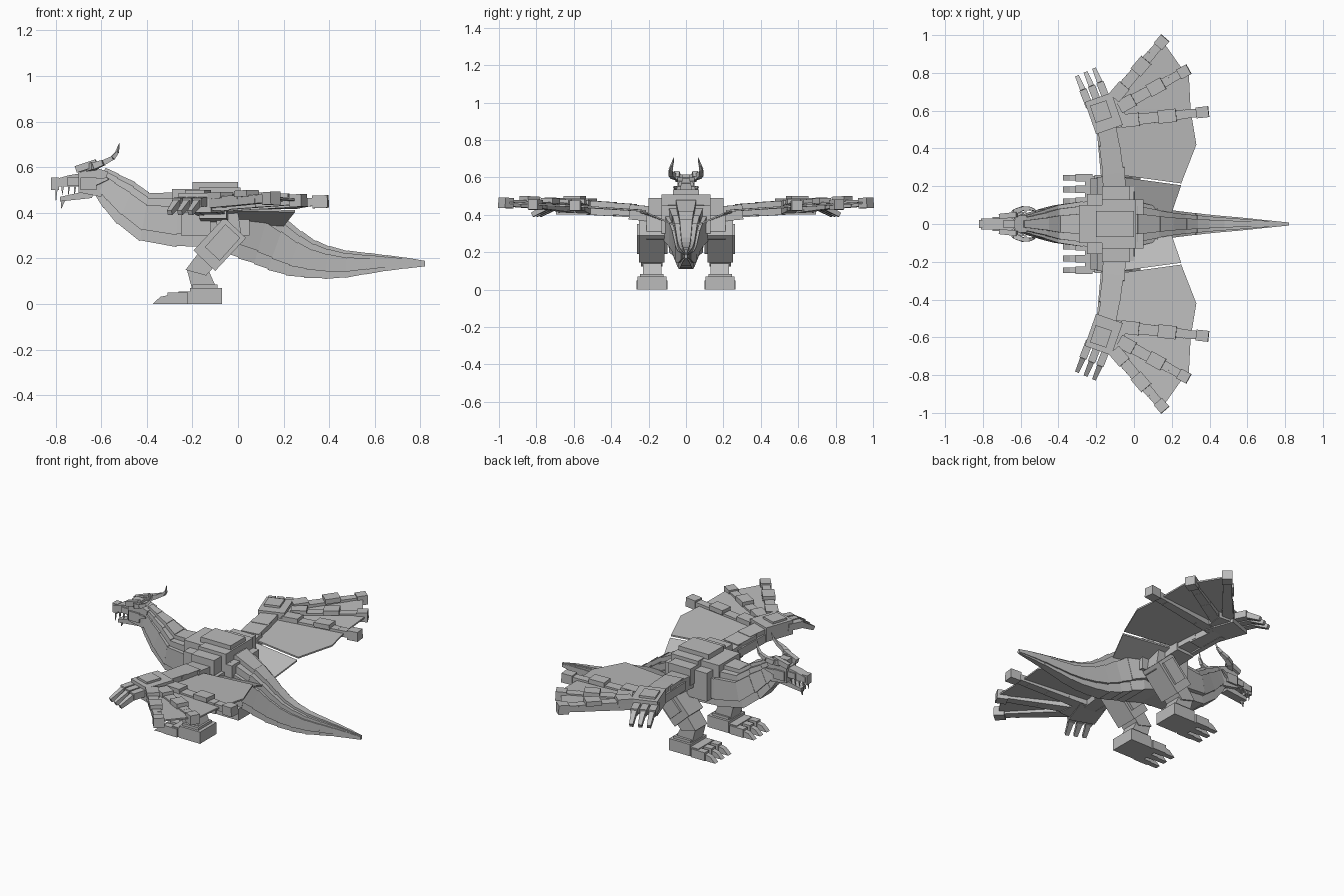
import bpy, bmesh, math
from mathutils import Vector, Matrix

cube = bpy.data.objects.get("Cube")
if cube:
    bpy.data.objects.remove(cube)

grey = bpy.data.materials.new("stone_grey")
grey.use_nodes = True
COLOUR = (0.5, 0.5, 0.5, 1)
grey.diffuse_color = COLOUR
grey.node_tree.nodes["Principled BSDF"].inputs["Base Color"].default_value = COLOUR


def finish(name, bm, mirror=False):
    bmesh.ops.recalc_face_normals(bm, faces=bm.faces)
    mesh = bpy.data.meshes.new(name)
    bm.to_mesh(mesh)
    bm.free()
    mesh.materials.append(grey)
    ob = bpy.data.objects.new(name, mesh)
    bpy.context.collection.objects.link(ob)
    if mirror:
        mod = ob.modifiers.new("mirror", "MIRROR")
        mod.use_axis = (False, True, False)
        mod.use_mirror_merge = False
    return ob


def loft(bm, a, b):
    """Solid between two matching rings of points."""
    va, vb = [bm.verts.new(p) for p in a], [bm.verts.new(p) for p in b]
    bm.faces.new(va)
    bm.faces.new(vb[::-1])
    for i in range(len(va)):
        j = (i + 1) % len(va)
        bm.faces.new((va[i], vb[i], vb[j], va[j]))


def prism(bm, pts, y0, y1):
    """Side profile (x, z) extruded across y."""
    loft(bm, [(x, y0, z) for x, z in pts], [(x, y1, z) for x, z in pts])


def box(bm, x0, x1, y0, y1, z0, z1):
    prism(bm, [(x0, z0), (x1, z0), (x1, z1), (x0, z1)], y0, y1)


def beam(bm, p, q, w, h, taper=1.0):
    """Block from p to q, width w sideways and height h."""
    p, q = Vector(p), Vector(q)
    d = (q - p).normalized()
    side = d.cross(Vector((0, 0, 1))).normalized()
    up = side.cross(d)
    ring = lambda c, k: [c + side * (w * k * i / 2) + up * (h * k * j / 2)
                         for i, j in ((-1, -1), (1, -1), (1, 1), (-1, 1))]
    loft(bm, ring(p, 1), ring(q, taper))


# Neck, trunk and tail: stations of top x, z, bottom x, z and half width
STATIONS = [
    (-.58, .60, -.63, .48, .04), (-.52, .57, -.59, .42, .055), (-.45, .535, -.53, .35, .075),
    (-.39, .49, -.43, .275, .10), (-.27, .49, -.27, .25, .12), (-.10, .49, -.13, .25, .13),
    (.02, .48, 0, .20, .12), (.14, .42, .07, .175, .09), (.21, .375, .13, .15, .075),
    (.28, .32, .21, .125, .065), (.34, .28, .29, .115, .058), (.40, .255, .38, .11, .05),
    (.48, .235, .47, .115, .042), (.57, .225, .56, .13, .034), (.65, .215, .65, .145, .025),
    (.73, .205, .73, .155, .017), (.82, .19, .82, .165, .006)]
# Each layer: start and end depth, share of the width
LAYERS = [("spine_ridge", 0, .22, .45), ("back_scales", .1, .4, .8),
          ("flanks", .25, .78, 1), ("belly_plates", .7, 1, .75)]


def ring(st, t0, t1, w):
    xt, zt, xb, zb = st[:4]
    at = lambda t: (xt + (xb - xt) * t, zt + (zb - zt) * t)
    (xa, za), (xc, zc) = at(t0), at(t1)
    return [(xa, -w, za), (xa, w, za), (xc, w, zc), (xc, -w, zc)]


for name, t0, t1, share in LAYERS:
    bm = bmesh.new()
    for a, b in zip(STATIONS, STATIONS[1:]):
        big, small = (a, b) if a[4] > b[4] else (b, a)
        loft(bm, ring(big, t0, t1, big[4] * share),
             ring(small, t0 + .02, t1 - .02, (small[4] * .8 + big[4] * .2) * share * .96))
    finish(name, bm)

# Shoulder armour stacked over the back
bm = bmesh.new()
box(bm, -.20, 0, -.07, .07, .45, .535)
box(bm, -.17, .01, -.13, .13, .42, .51)
box(bm, -.17, -.02, -.20, .20, .39, .49)
box(bm, -.29, -.15, -.10, .10, .40, .505)
box(bm, -.25, -.12, -.16, .16, .30, .47)
box(bm, -.10, .05, -.13, .13, .30, .45)
finish("shoulder_armour", bm)

# Head
bm = bmesh.new()
prism(bm, [(-.70, .49), (-.60, .47), (-.57, .58), (-.63, .60), (-.70, .575)], -.045, .045)
prism(bm, [(-.81, .515), (-.68, .515), (-.68, .575), (-.74, .565), (-.81, .545)], -.028, .028)
box(bm, -.82, -.785, -.022, .022, .50, .555)
box(bm, -.75, -.69, -.036, .036, .52, .555)
box(bm, -.69, -.63, -.022, .022, .57, .615)
finish("skull", bm)
bm = bmesh.new()
prism(bm, [(-.78, .45), (-.64, .465), (-.63, .50), (-.69, .49), (-.78, .47)], -.025, .025)
beam(bm, (-.765, 0, .46), (-.775, 0, .42), .018, .018, .2)
finish("lower_jaw", bm)
bm = bmesh.new()
beam(bm, (-.71, .04, .59), (-.62, .05, .62), .028, .03)
box(bm, -.69, -.62, .035, .055, .50, .555)
beam(bm, (-.64, .04, .53), (-.57, .065, .55), .02, .035, .3)
finish("brow_and_cheek", bm, True)
bm = bmesh.new()
for i in range(4):
    x = -.795 + i * .027
    beam(bm, (x, .022, .52), (x - .003, .022, .478 if i else .455), .009, .011, .2)
    beam(bm, (x + .02, .02, .465), (x + .02, .02, .50), .008, .01, .2)
finish("teeth", bm, True)

# Horns
bm = bmesh.new()
path = [(-.65, .035, .60), (-.63, .065, .605), (-.59, .082, .62),
        (-.55, .082, .64), (-.53, .075, .665), (-.52, .065, .705)]
for i, (p, q) in enumerate(zip(path, path[1:])):
    s = .036 - .006 * i
    beam(bm, p, q, s, s, (s - .006) / s if i < 4 else .2)
finish("horns", bm, True)

# Legs
bm = bmesh.new()
prism(bm, [(-.06, .38), (.035, .29), (-.10, .145), (-.195, .235)], .115, .25)
prism(bm, [(-.055, .35), (.01, .29), (-.08, .19), (-.145, .25)], .10, .262)
prism(bm, [(-.10, .40), (0, .40), (.02, .27), (-.08, .25)], .09, .21)
finish("thighs", bm, True)
bm = bmesh.new()
prism(bm, [(-.15, .255), (-.09, .18), (-.14, .125), (-.23, .15)], .125, .24)
prism(bm, [(-.225, .155), (-.13, .15), (-.09, .06), (-.20, .06)], .13, .23)
finish("shins", bm, True)
bm = bmesh.new()
box(bm, -.21, -.07, .105, .26, 0, .07)
box(bm, -.20, -.09, .12, .245, .06, .085)
box(bm, -.26, -.19, .11, .255, 0, .055)
for y in (.12, .183, .245):
    box(bm, -.31, -.22, y - .02, y + .02, 0, .05)
    prism(bm, [(-.375, 0), (-.30, 0), (-.30, .04), (-.34, .032)], y - .015, y + .015)
finish("feet", bm, True)

# Wing arms with wrist blocks
bm = bmesh.new()
beam(bm, (-.10, .12, .40), (-.11, .30, .415), .12, .08)
beam(bm, (-.11, .27, .425), (-.13, .42, .435), .11, .065)
beam(bm, (-.12, .38, .43), (-.15, .54, .44), .10, .075)
beam(bm, (-.16, .25, .41), (-.185, .53, .425), .03, .05)
beam(bm, (-.13, .50, .445), (-.19, .67, .445), .15, .085)
beam(bm, (-.16, .55, .475), (-.19, .64, .475), .09, .05)
beam(bm, (-.10, .55, .44), (-.09, .68, .44), .10, .06)
finish("wing_arms", bm, True)

# Wing claws
bm = bmesh.new()
for k in range(3):
    x = -.235 + k * .045
    y = .62 + k * .02
    beam(bm, (x, y, .45), (x - .035, y + .09, .445), .04, .04)
    beam(bm, (x - .033, y + .085, .442), (x - .065, y + .16, .40), .03, .034, .7)
finish("wing_claws", bm, True)

# Wing fingers: overlapping bones, with raised plates on top
FINGERS = [((-.13, .64, .445), (.165, .985, .465)),
           ((-.11, .60, .435), (.29, .82, .455)),
           ((-.11, .54, .43), (.395, .595, .45))]
bones, plates = bmesh.new(), bmesh.new()
for a, b in FINGERS:
    a, b = Vector(a), Vector(b)
    for i in range(4):
        s = .065 - .006 * i
        beam(bones, a.lerp(b, i * .25 - .02 * (i > 0)), a.lerp(b, i * .25 + .25), s, s * .8, .92)
    beam(bones, a.lerp(b, .87), b, .058, .055)
    up = Vector((0, 0, .028))
    for t in (.08, .47):
        beam(plates, a.lerp(b, t) + up, a.lerp(b, t + .19) + up, .07, .028)
finish("finger_bones", bones, True)
finish("finger_plates", plates, True)

# Wing membrane: outer sheet and the sloping inner panel
bm = bmesh.new()
sheets = [
    [(-.14, .62, .45), (.15, .97, .47), (.27, .80, .46), (.29, .80, .46), (.30, .60, .452)],
    [(-.14, .62, .45), (.30, .60, .452), (.33, .42, .44), (.25, .215, .425), (-.08, .26, .43)],
    [(-.08, .25, .42), (.25, .205, .412), (.20, .06, .35), (-.02, .08, .36)]]
for sheet in sheets:
    loft(bm, sheet, [(x, y, z - .009) for x, y, z in sheet])
finish("wing_membranes", bm, True)
